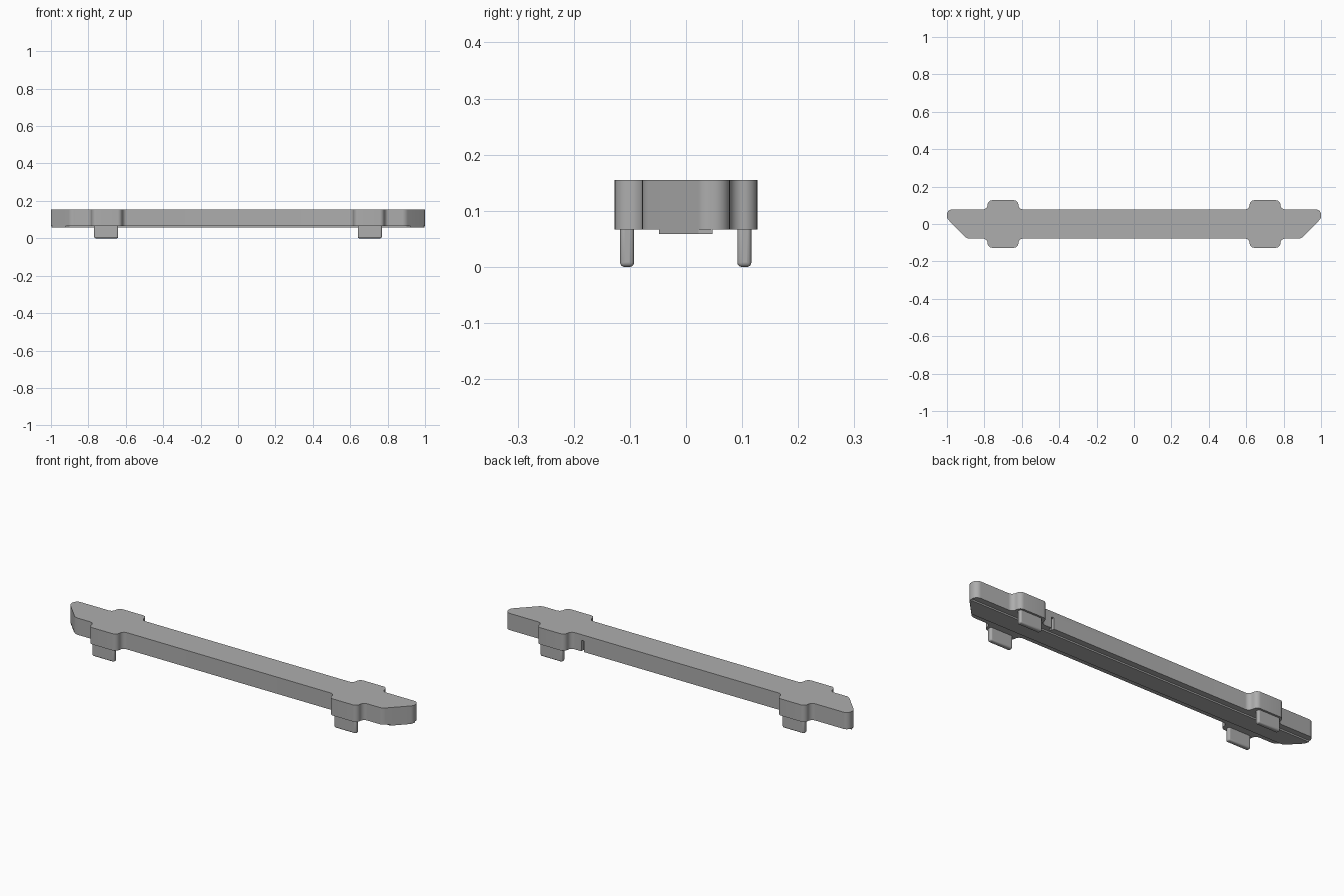
import bpy, bmesh, math
from mathutils import Vector

if "Cube" in bpy.data.objects:
    bpy.data.objects.remove(bpy.data.objects["Cube"])

grey = bpy.data.materials.new("plain grey")
grey.use_nodes = True
colour = (0.42, 0.42, 0.42, 1)
grey.diffuse_color = colour
grey.node_tree.nodes["Principled BSDF"].inputs["Base Color"].default_value = colour


def fillet(points, steps=8):
    """Round each (x, y, radius) corner of a closed outline."""
    out = []
    n = len(points)
    for i, (x, y, r) in enumerate(points):
        p = Vector((x, y))
        if r == 0:
            out.append(p)
            continue
        a = (Vector(points[i - 1][:2]) - p).normalized()
        b = (Vector(points[(i + 1) % n][:2]) - p).normalized()
        half = a.angle(b) / 2
        centre = p + (a + b).normalized() * (r / math.sin(half))
        start = p + a * (r / math.tan(half)) - centre
        end = p + b * (r / math.tan(half)) - centre
        sweep = start.angle(end)
        for k in range(steps + 1):
            t = k / steps
            arc = (start * math.sin((1 - t) * sweep) + end * math.sin(t * sweep)) / math.sin(sweep)
            out.append(centre + arc)
    return out


def finish(name, bm):
    bmesh.ops.recalc_face_normals(bm, faces=bm.faces)
    mesh = bpy.data.meshes.new(name)
    bm.to_mesh(mesh)
    bm.free()
    obj = bpy.data.objects.new(name, mesh)
    bpy.context.collection.objects.link(obj)
    mesh.materials.append(grey)
    return obj


def extrude(name, outline, z0, z1):
    bm = bmesh.new()
    face = bm.faces.new([bm.verts.new((p[0], p[1], z0)) for p in outline])
    top = bmesh.ops.extrude_face_region(bm, geom=[face])["geom"]
    verts = [v for v in top if isinstance(v, bmesh.types.BMVert)]
    bmesh.ops.translate(bm, verts=verts, vec=(0, 0, z1 - z0))
    return finish(name, bm)


def box(name, lo, hi):
    return extrude(name, [(lo[0], lo[1]), (hi[0], lo[1]), (hi[0], hi[1]), (lo[0], hi[1])], lo[2], hi[2])


def smooth(obj):
    bpy.ops.object.select_all(action='DESELECT')
    obj.select_set(True)
    bpy.context.view_layer.objects.active = obj
    bpy.ops.object.shade_smooth_by_angle(angle=math.radians(35))


def mirrored(half):
    return half + [(-x, *rest) for x, *rest in reversed(half)]


# Body: long bar with four side lugs and angled ends
r = 0.025
half_outline = [
    (0.618, -0.078, r), (0.618, -0.127, r), (0.783, -0.127, r), (0.783, -0.078, r),
    (0.895, -0.078, 0.04), (1.0, 0.03, 0.03), (1.0, 0.078, 0.028),
    (0.783, 0.078, r), (0.783, 0.127, r), (0.618, 0.127, r), (0.618, 0.078, r),
]
body = extrude("body", fillet(mirrored(half_outline)), 0.067, 0.155)

# Small slot in the back edge
cutter = box("slot_cutter", (0.54, 0.06, 0.05), (0.555, 0.1, 0.125))
cutter.hide_render = True
slot = body.modifiers.new("slot", 'BOOLEAN')
slot.object = cutter
slot.solver = 'EXACT'
bpy.context.view_layer.objects.active = body
bpy.ops.object.modifier_apply(modifier="slot")
bpy.data.objects.remove(cutter)
smooth(body)

# Raised rib along the underside
rib_half = [(0.922, -0.048), (0.99, 0.022), (0.998, 0.047)]
extrude("underside_rib", mirrored(rib_half), 0.059, 0.07)

# Four rounded clip tabs
for side, x in (("right", -0.705), ("left", 0.705)):
    for end, y in (("front", -0.105), ("back", 0.104)):
        tab = box(f"{end}_{side}_tab", (x - 0.064, y - 0.0125, 0), (x + 0.064, y + 0.0125, 0.075))
        bevel = tab.modifiers.new("rounding", 'BEVEL')
        bevel.width = 0.008
        bevel.segments = 4
        smooth(tab)
